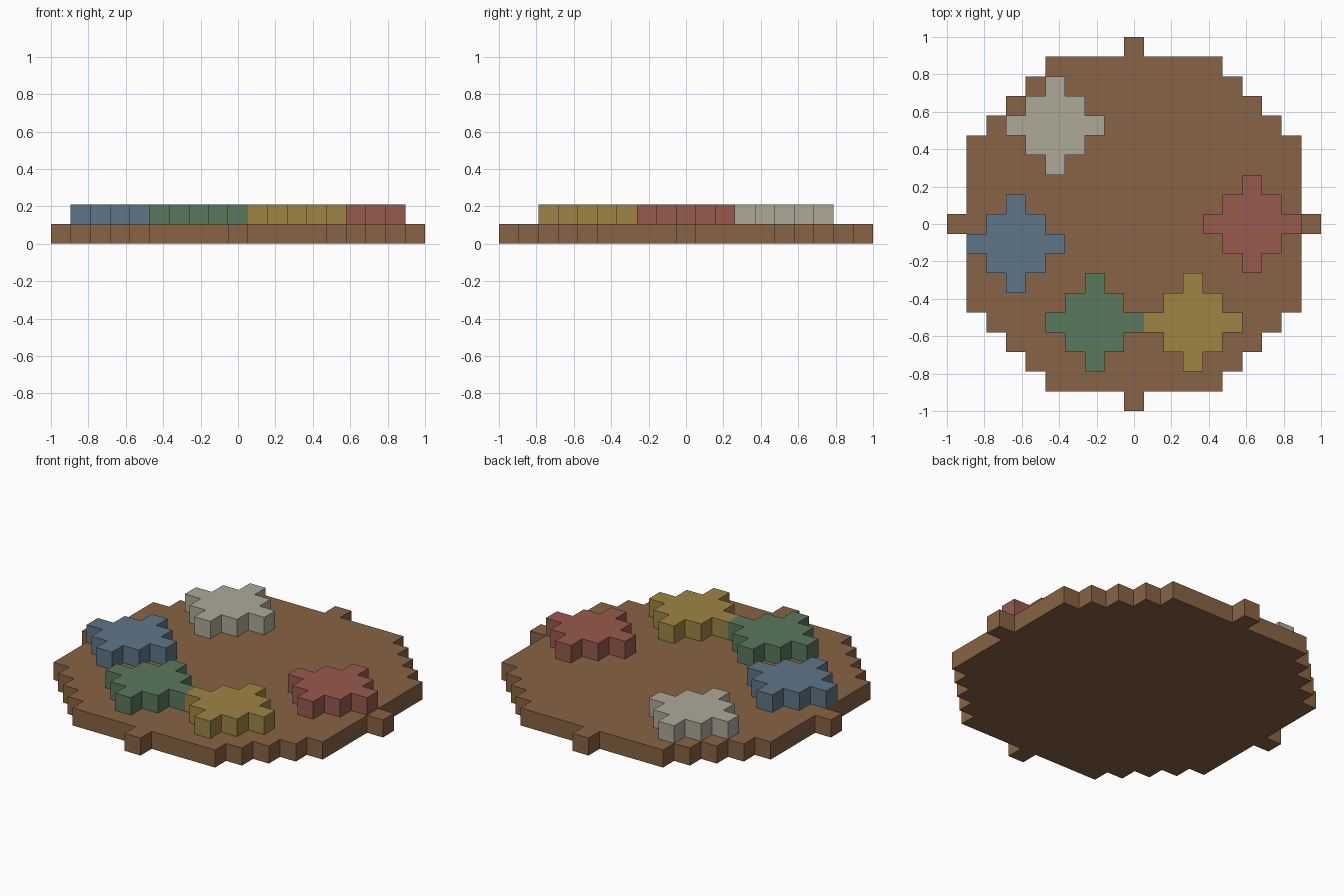
import bpy, bmesh, math

if "Cube" in bpy.data.objects:
    bpy.data.objects.remove(bpy.data.objects["Cube"])

U = 2 / 19  # voxel size


def material(name, srgb):
    mat = bpy.data.materials.new(name)
    mat.diffuse_color = [(c / 255) ** 2.2 for c in srgb] + [1]
    mat.use_nodes = True
    mat.node_tree.nodes["Principled BSDF"].inputs["Base Color"].default_value = mat.diffuse_color
    return mat


def stepped_outline(r):
    """Counter-clockwise outline of a voxel disc, in cells."""
    half = {y: math.isqrt(r * r - y * y) + 0.5 for y in range(-r, r + 1)}
    right = [(half[-r], -r - 0.5)]
    for y in range(-r + 1, r + 1):
        if half[y] != half[y - 1]:
            right += [(half[y - 1], y - 0.5), (half[y], y - 0.5)]
    right.append((half[r], r + 0.5))
    return right + [(-x, y) for x, y in reversed(right)]


def voxel_disc(name, r, cx, cy, layer, srgb):
    bm = bmesh.new()
    verts = [bm.verts.new(((x + cx) * U, (y + cy) * U, layer * U))
             for x, y in stepped_outline(r)]
    face = bm.faces.new(verts)
    top = bmesh.ops.extrude_face_region(bm, geom=[face], use_keep_orig=True)["geom"]
    bmesh.ops.translate(bm, vec=(0, 0, U),
                        verts=[v for v in top if isinstance(v, bmesh.types.BMVert)])
    bmesh.ops.recalc_face_normals(bm, faces=bm.faces)
    mesh = bpy.data.meshes.new(name)
    bm.to_mesh(mesh)
    bm.free()
    mesh.materials.append(material(name, srgb))
    bpy.context.collection.objects.link(bpy.data.objects.new(name, mesh))


# Wooden palette board
voxel_disc("palette_board", 9, 0, 0, 0, (134, 100, 70))

# Paint blobs
for name, cx, cy, srgb in [
    ("white_paint", -4, 5, (172, 167, 150)),
    ("blue_paint", -6, -1, (95, 117, 135)),
    ("green_paint", -2, -5, (90, 120, 92)),
    ("yellow_paint", 3, -5, (157, 132, 70)),
    ("red_paint", 6, 0, (150, 90, 78)),
]:
    voxel_disc(name, 2, cx, cy, 1, srgb)
